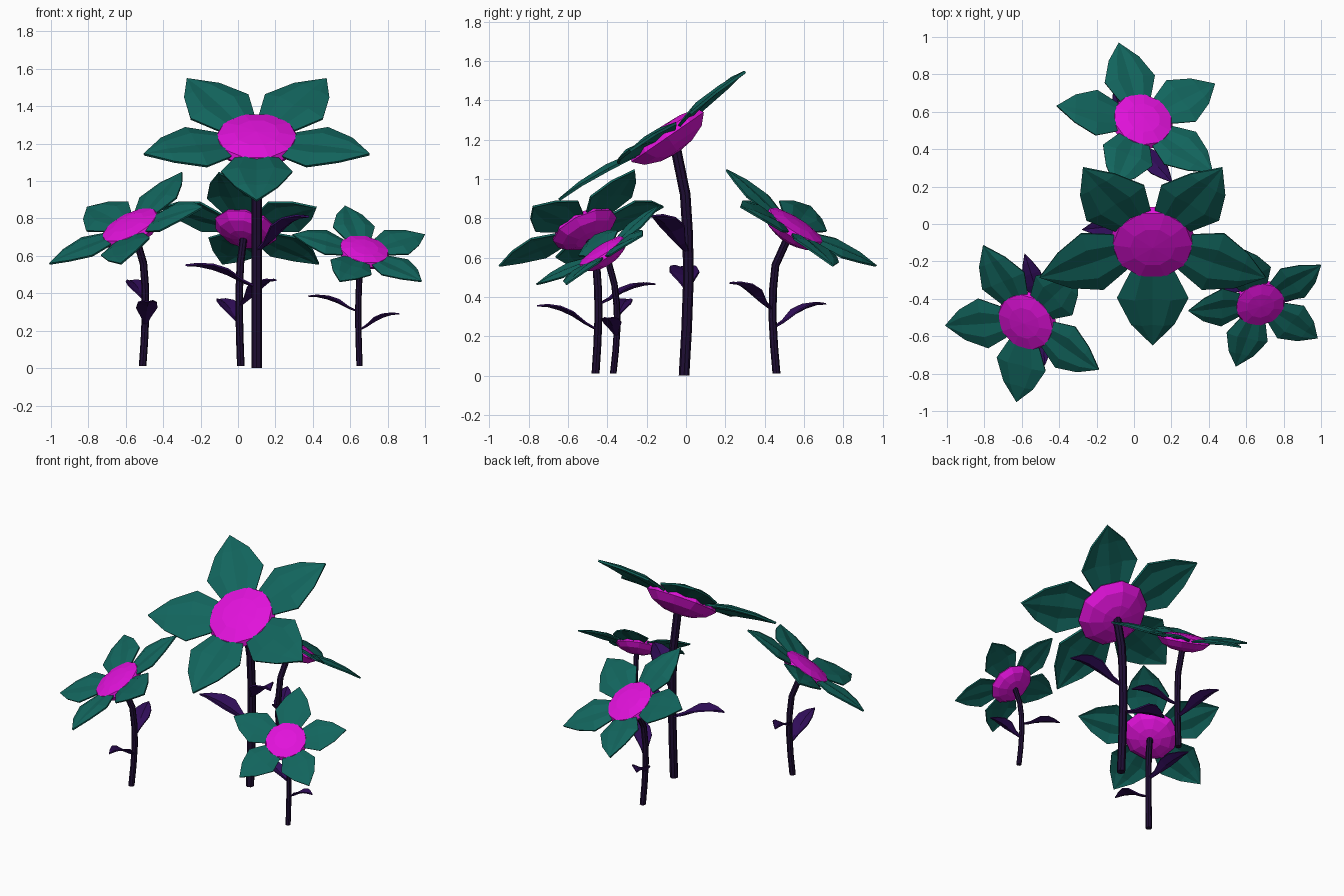
import bpy
import bmesh
from math import sin, cos, pi, radians
from mathutils import Vector, Matrix

cube = bpy.data.objects.get("Cube")
if cube:
    bpy.data.objects.remove(cube, do_unlink=True)


def make_material(name, rgb):
    mat = bpy.data.materials.new(name)
    mat.use_nodes = True
    color = (*rgb, 1.0)
    mat.diffuse_color = color
    bsdf = next(n for n in mat.node_tree.nodes if n.type == "BSDF_PRINCIPLED")
    bsdf.inputs["Base Color"].default_value = color
    bsdf.inputs["Roughness"].default_value = 0.8
    return mat


TEAL = make_material("teal petal", (0.006, 0.13, 0.11))
MAGENTA = make_material("magenta disc", (0.75, 0.006, 0.7))
STEM = make_material("dark purple stem", (0.013, 0.004, 0.033))
LEAF = make_material("purple leaf", (0.03, 0.004, 0.1))
UP = Vector((0, 0, 1))


def finish(name, bm, mat, matrix=None, thickness=0):
    bmesh.ops.remove_doubles(bm, verts=bm.verts, dist=1e-5)
    bmesh.ops.recalc_face_normals(bm, faces=bm.faces)
    mesh = bpy.data.meshes.new(name)
    bm.to_mesh(mesh)
    bm.free()
    mesh.materials.append(mat)
    obj = bpy.data.objects.new(name, mesh)
    bpy.context.collection.objects.link(obj)
    if matrix:
        obj.matrix_world = matrix
    if thickness:
        mod = obj.modifiers.new("thickness", "SOLIDIFY")
        mod.thickness = thickness
        mod.offset = 0
    return obj


def skin(bm, rows, closed=False):
    """Bridge rows of points with quads, dropping collapsed corners."""
    grid = [[bm.verts.new(p) for p in row] for row in rows]
    for a, b in zip(grid, grid[1:]):
        count = len(a) if closed else len(a) - 1
        for i in range(count):
            j = (i + 1) % len(a)
            corners = []
            for v in (a[i], a[j], b[j], b[i]):
                if all((v.co - c.co).length > 1e-5 for c in corners):
                    corners.append(v)
            if len(corners) > 2:
                bm.faces.new(corners)
    return grid


def build_disc(name, matrix):
    # Faceted lens with ten sides
    profile = [(0, -0.08), (0.1, -0.068), (0.185, -0.035), (0.235, 0.015),
               (0.215, 0.05), (0.12, 0.072), (0, 0.078)]
    rows = [[(r * cos(pi * k / 5), r * sin(pi * k / 5), z) for k in range(10)]
            for r, z in profile]
    bm = bmesh.new()
    skin(bm, rows, closed=True)
    finish(name, bm, MAGENTA, matrix)


def build_petals(name, matrix, spin):
    # Distance from the centre, half width, lift
    profile = [(0.12, 0.08, 0.025), (0.2, 0.125, 0.038), (0.34, 0.19, 0.06),
               (0.5, 0.115, 0.07), (0.635, 0, 0.065)]
    folds = [(-1, -0.012), (-0.5, 0.012), (0, -0.004), (0.5, 0.012), (1, -0.012)]
    bm = bmesh.new()
    for k in range(5):
        turn = Matrix.Rotation(spin + k * 2 * pi / 5, 3, "Z")
        rows = [[turn @ Vector((u * w, r, z + h * w / 0.19)) for u, h in folds]
                for r, w, z in profile]
        skin(bm, rows)
    finish(name, bm, TEAL, matrix, 0.014)


def build_stem(name, points, radius):
    bm = bmesh.new()
    rows = []
    for i, p in enumerate(points):
        along = points[min(i + 1, len(points) - 1)] - points[max(i - 1, 0)]
        if i == 0:
            along = UP
        turn = UP.rotation_difference(along)
        rows.append([p + turn @ Vector((radius * cos(k * pi / 4), radius * sin(k * pi / 4), 0))
                     for k in range(8)])
    grid = skin(bm, rows, closed=True)
    bm.faces.new(grid[0])
    bm.faces.new(grid[-1])
    finish(name, bm, STEM)


def build_leaf(name, root, offset, scale):
    # Arched blade folded along its midrib: position, half width, rise
    profile = [(0, 0.012, 0), (0.2, 0.03, 0.25), (0.42, 0.075, 0.6),
               (0.62, 0.068, 0.83), (0.82, 0.035, 0.97), (1, 0, 1)]
    flat = Vector((offset[0], offset[1], 0))
    side = flat.cross(UP).normalized()
    rows = []
    for t, w, rise in profile:
        mid = root + flat * t + UP * offset[2] * rise
        edge = side * w * scale
        lift = UP * w * scale * 0.35
        rows.append([mid - edge + lift, mid, mid + edge + lift])
    bm = bmesh.new()
    skin(bm, rows)
    finish(name, bm, LEAF, thickness=0.01 * scale)


def path_at(points, z):
    for a, b in zip(points, points[1:]):
        if a.z <= z <= b.z:
            return a.lerp(b, (z - a.z) / (b.z - a.z))
    return points[-1]


def build_flower(name, base, head, facing, scale, spin, leaves):
    base, head = Vector(base), Vector(head)
    turn = Matrix.Rotation(radians(facing), 3, "Z")
    forward = turn @ Vector((0, -1, 0))
    tilt = radians(34.5)
    matrix = (Matrix.Translation(head) @ turn.to_4x4()
              @ Matrix.Rotation(tilt, 4, "X") @ Matrix.Scale(scale, 4))
    build_disc(name + "_disc", matrix)
    build_petals(name + "_petals", matrix, radians(spin))

    # Stem bows back slightly, then leans forward into the head
    top = matrix @ Vector((0, 0, -0.06))
    points = [base]
    for t, bow in ((0.2, 0.013), (0.42, 0.022), (0.62, 0.019), (0.8, 0.006)):
        p = base - forward * bow
        p += (top - base).cross(forward).normalized() * 0
        p.z = base.z + (top.z - base.z) * t
        points.append(p)
    points.append(top)
    build_stem(name + "_stem", points, 0.027 * scale)

    for i, (z, offset) in enumerate(leaves):
        label = ("upper", "lower")[i]
        build_leaf(f"{name}_{label}_leaf", path_at(points, z), offset, scale)


# Tall centre flower
build_flower("tall_flower", (0.1, -0.01, 0), (0.1, -0.085, 1.2), 0, 1, 180,
             [(0.62, (0.28, -0.19, 0.19)), (0.43, (-0.38, -0.04, 0.12))])
# Three smaller flowers around it
build_flower("left_flower", (0.65, -0.37, 0.01), (0.67, -0.415, 0.61), 19, 0.62, 0,
             [(0.3, (-0.27, 0.06, 0.085)), (0.2, (0.22, -0.05, 0.09))])
build_flower("right_flower", (-0.51, -0.46, 0.01), (-0.565, -0.51, 0.735), -47, 0.75, 0,
             [(0.36, (-0.09, 0.29, 0.105)), (0.23, (0.02, -0.31, 0.125))])
build_flower("back_flower", (0.015, 0.46, 0.01), (0.04, 0.54, 0.735), 157, 0.75, 0,
             [(0.33, (0.2, -0.22, 0.14)), (0.24, (-0.12, 0.27, 0.125))])
